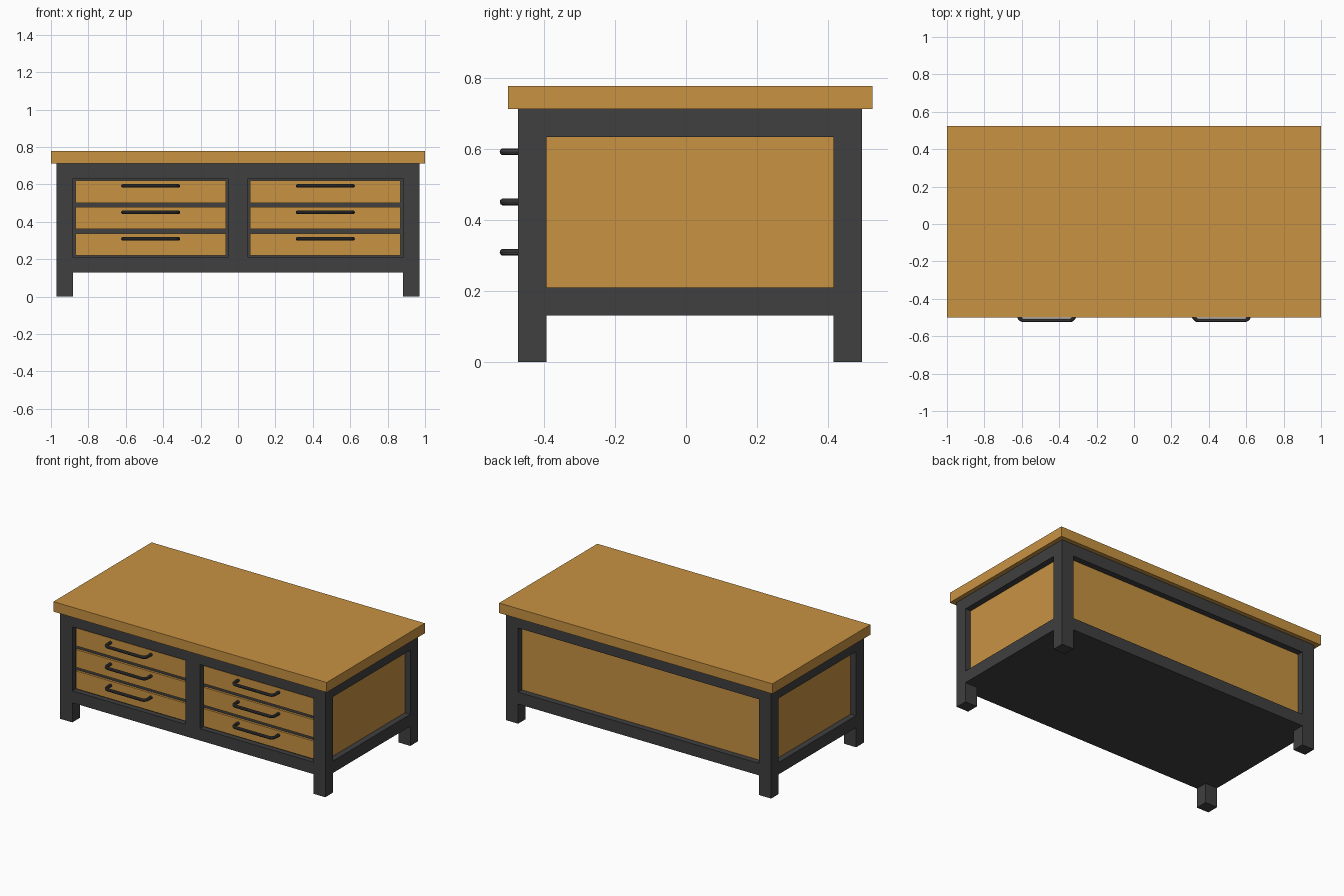
import bpy
from math import pi, sin, cos

if "Cube" in bpy.data.objects:
    bpy.data.objects.remove(bpy.data.objects["Cube"])


def material(name, color):
    m = bpy.data.materials.new(name)
    m.diffuse_color = color
    m.use_nodes = True
    m.node_tree.nodes["Principled BSDF"].inputs["Base Color"].default_value = m.diffuse_color
    return m


wood = material("wood", (0.58, 0.29, 0.055, 1))
dark = material("dark_paint", (0.05, 0.05, 0.05, 1))


def box(name, x, y, z, mat):
    """Box from (min, max) ranges on each axis."""
    bpy.ops.mesh.primitive_cube_add(size=1)
    o = bpy.context.object
    o.name = name
    o.location = [(a + b) / 2 for a, b in (x, y, z)]
    o.scale = [b - a for a, b in (x, y, z)]
    bpy.ops.object.transform_apply(location=True, rotation=False, scale=True)
    o.data.materials.append(mat)
    return o


def handle(name, x, y_wall, y_bar, z, half=0.148, r=0.01, bend=0.025):
    """Round pull bar with two bent ends."""
    right = [(half, y_wall)]
    for i in range(6):
        a = i / 5 * pi / 2
        right.append((half - bend + bend * cos(a), y_bar + bend - bend * sin(a)))
    pts = right + [(-px, py) for px, py in reversed(right)]
    c = bpy.data.curves.new(name, 'CURVE')
    c.dimensions = '3D'
    c.bevel_depth = r
    c.bevel_resolution = 3
    c.use_fill_caps = True
    s = c.splines.new('POLY')
    s.points.add(len(pts) - 1)
    for p, (px, py) in zip(s.points, pts):
        p.co = (px, py, 0, 1)
    o = bpy.data.objects.new(name, c)
    o.location = (x, 0, z)
    bpy.context.collection.objects.link(o)
    bpy.ops.object.select_all(action='DESELECT')
    o.select_set(True)
    bpy.context.view_layer.objects.active = o
    bpy.ops.object.convert(target='MESH')
    o = bpy.context.object
    o.name = name
    o.data.materials.append(dark)
    bpy.ops.object.shade_smooth_by_angle()


X, LX = 0.97, 0.882            # outer and inner leg faces in x
Y0, Y1 = -0.473, 0.496         # front and back faces of the frame
F, B = Y0 + 0.08, Y1 - 0.08    # inner leg faces in y
TOP = 0.712
LOW, HIGH = (0.13, 0.209), (0.633, TOP)
REC = 0.04                     # panel recess

# Table top
box("table_top", (-1, 1), (-0.501, 0.525), (TOP, 0.778), wood)

# Legs, side rails and side panels
for s, side in ((-1, "left"), (1, "right")):
    outer = sorted((s * LX, s * X))
    for y, end in (((Y0, F), "front"), ((B, Y1), "back")):
        box(f"{end}_{side}_leg", outer, y, (0, TOP), dark)
    for z, lvl in ((LOW, "lower"), (HIGH, "upper")):
        box(f"{side}_{lvl}_rail", outer, (F, B), z, dark)
    box(f"{side}_panel", sorted((s * LX, s * (X - REC))), (F, B),
        (LOW[1], HIGH[0]), wood)

# Front and back rails, back panel, base board
for y, end in (((Y0, F), "front"), ((B, Y1), "back")):
    for z, lvl in ((LOW, "lower"), (HIGH, "upper")):
        box(f"{end}_{lvl}_rail", (-LX, LX), y, z, dark)
box("back_panel", (-LX, LX), (B, Y1 - REC), (LOW[1], HIGH[0]), wood)
box("base_board", (-LX, LX), (F, B), LOW, dark)

# Centre post and dark carcass behind the drawers
box("centre_post", (-0.054, 0.054), (Y0, F), (LOW[1], HIGH[0]), dark)
box("drawer_carcass", (-LX, LX), (Y0 + 0.035, F), (LOW[1], HIGH[0]), dark)

# Drawers with handles
for s, side in ((-1, "left"), (1, "right")):
    for i in range(3):
        zc = 0.278 + i * 0.1415
        box(f"{side}_drawer_{i + 1}", sorted((s * 0.064, s * 0.868)),
            (Y0 + 0.02, F), (zc - 0.059, zc + 0.059), wood)
        handle(f"{side}_handle_{i + 1}", s * 0.467, Y0 + 0.025, -0.515, zc + 0.031)
